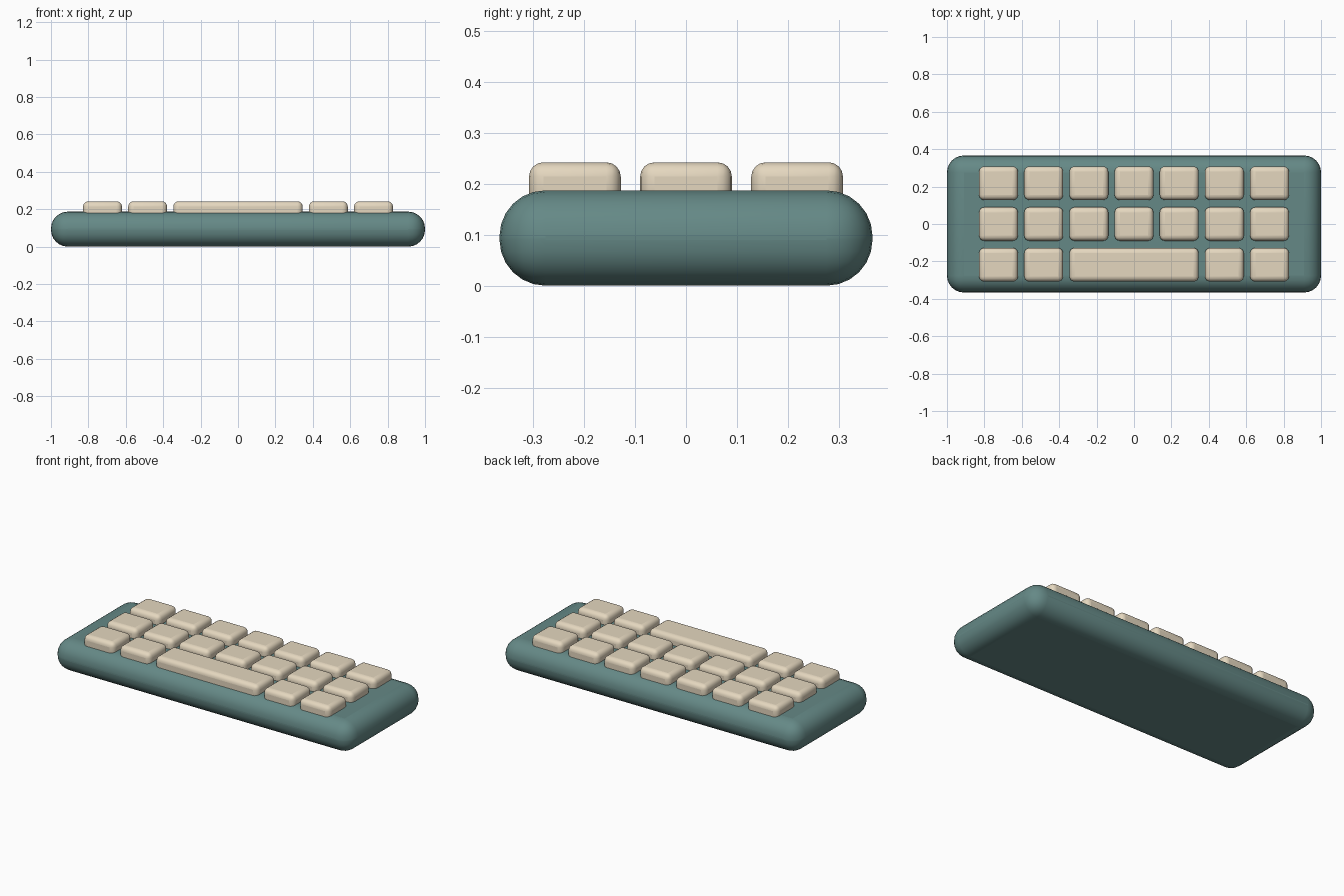
import bpy

if "Cube" in bpy.data.objects:
    bpy.data.objects.remove(bpy.data.objects["Cube"])


def material(name, color):
    m = bpy.data.materials.new(name)
    m.diffuse_color = color
    m.use_nodes = True
    m.node_tree.nodes["Principled BSDF"].inputs["Base Color"].default_value = m.diffuse_color
    return m


def rounded_box(name, center, size, radius, segments, mat):
    bpy.ops.mesh.primitive_cube_add(size=1, location=center)
    ob = bpy.context.object
    ob.name = name
    ob.scale = size
    bpy.ops.object.transform_apply(location=False, rotation=False, scale=True)
    bev = ob.modifiers.new("Rounding", 'BEVEL')
    bev.width = radius
    bev.segments = segments
    bev.limit_method = 'NONE'
    ob.data.materials.append(mat)
    bpy.ops.object.shade_smooth_by_angle()
    return ob


teal = material("case_teal", (0.13, 0.25, 0.24, 1))
cream = material("key_cream", (0.78, 0.68, 0.52, 1))

# Rounded case
CASE_H = 0.187
rounded_box("case", (0, 0, CASE_H / 2), (2.0, 0.732, CASE_H), 0.09, 6, teal)

# Keys: three rows of seven columns, the front row has a space bar in the middle
PITCH_X, PITCH_Y = 0.2415, 0.218
KEY_W, KEY_D = 0.208, 0.18
KEY_BOTTOM, KEY_TOP = 0.152, 0.242
key_z, key_h = (KEY_BOTTOM + KEY_TOP) / 2, KEY_TOP - KEY_BOTTOM

for row in (-1, 0, 1):
    for col in range(-3, 4):
        if row == -1 and abs(col) < 2:
            continue
        rounded_box(f"key_row{row + 2}_col{col + 4}",
                    (col * PITCH_X, row * PITCH_Y, key_z),
                    (KEY_W, KEY_D, key_h), 0.028, 4, cream)

rounded_box("space_bar", (0, -PITCH_Y, key_z),
            (2 * PITCH_X + KEY_W, KEY_D, key_h), 0.028, 4, cream)
